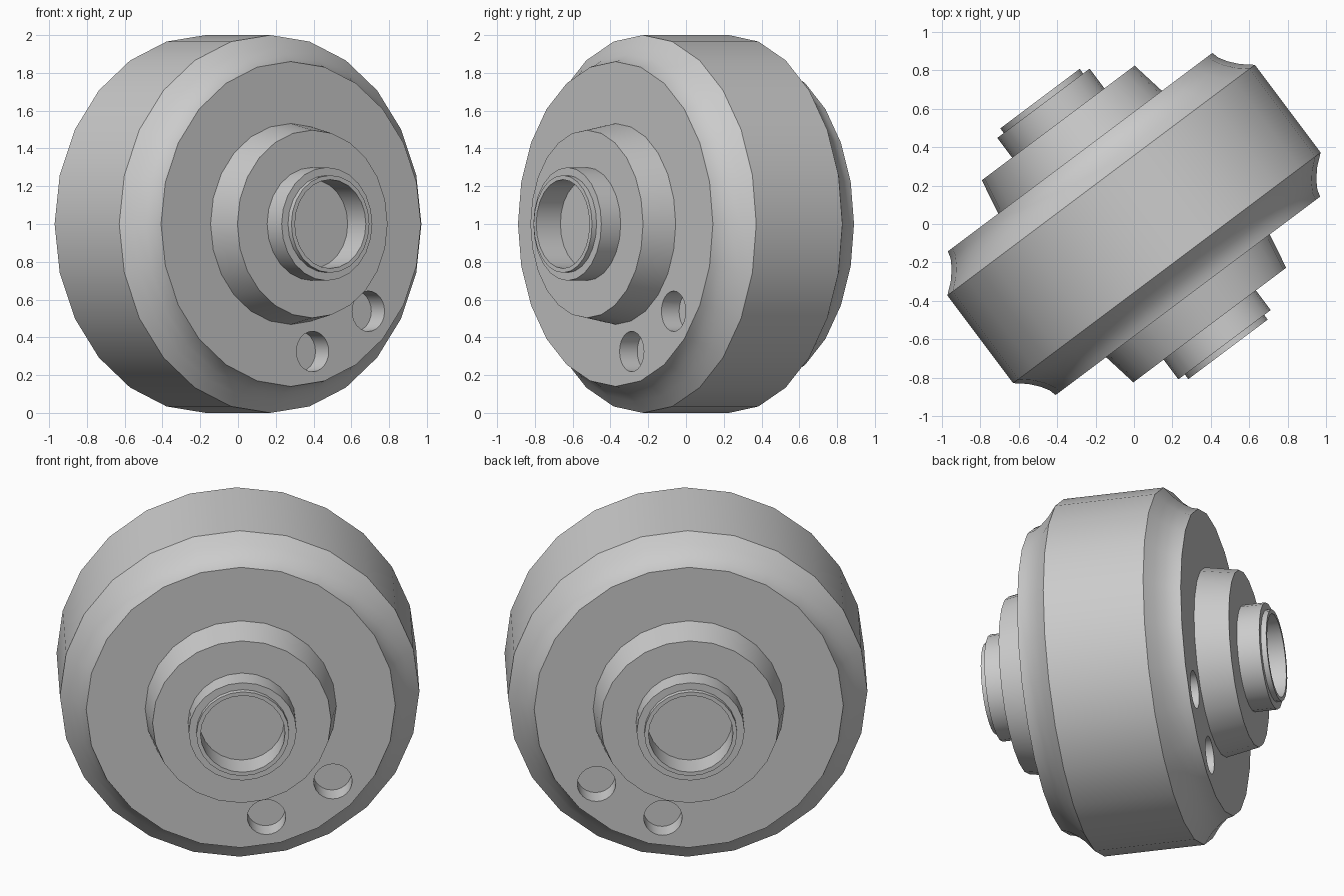
import bpy, bmesh, math
from mathutils import Matrix, Vector

cube = bpy.data.objects.get("Cube")
if cube:
    bpy.data.objects.remove(cube, do_unlink=True)

SIDES = 24
# local -Y is the wheel axle, turned towards +x and raised to the wheel radius
PLACE = Matrix.Translation((0, 0, 1)) @ Matrix.Rotation(math.atan2(3, 4), 4, 'Z')

grey = bpy.data.materials.new("plain grey")
grey.use_nodes = True
colour = (0.6, 0.6, 0.6, 1)
grey.diffuse_color = colour
grey.node_tree.nodes["Principled BSDF"].inputs["Base Color"].default_value = colour


def add_object(name, bm):
    bmesh.ops.recalc_face_normals(bm, faces=bm.faces)
    mesh = bpy.data.meshes.new(name)
    bm.to_mesh(mesh)
    bm.free()
    mesh.materials.append(grey)
    obj = bpy.data.objects.new(name, mesh)
    obj.matrix_world = PLACE
    bpy.context.collection.objects.link(obj)
    return obj


def lathe(name, profile):
    """Spin (distance along axle, radius) points around the axle."""
    bm = bmesh.new()
    verts = [bm.verts.new((0, -a, r)) for a, r in profile]
    edges = [bm.edges.new(pair) for pair in zip(verts, verts[1:])]
    bmesh.ops.spin(bm, geom=verts + edges, cent=(0, 0, 0), axis=(0, 1, 0),
                   angle=math.tau, steps=SIDES, use_duplicate=False)
    bmesh.ops.remove_doubles(bm, verts=bm.verts, dist=1e-4)
    return add_object(name, bm)


# half profile: bore floor, bore, lip, collar, tapered hub, face, hollow shoulder, rim
half = [(0.655, 0), (0.655, 0.235), (0.815, 0.235), (0.815, 0.258),
        (0.785, 0.258), (0.785, 0.30), (0.657, 0.30), (0.657, 0.497),
        (0.467, 0.532), (0.467, 0.86), (0.43, 0.87), (0.385, 0.897),
        (0.335, 0.94), (0.285, 1.0)]
wheel = lathe("wheel_body", half + [(-a, r) for a, r in reversed(half)])

# two round blind holes on each face
bm = bmesh.new()
for side in (1, -1):
    for degrees in (12, 48):
        t = math.radians(degrees)
        spot = Vector((0.69 * math.sin(t), side * 0.467, -0.69 * math.cos(t)))
        bmesh.ops.create_cone(
            bm, cap_ends=True, segments=SIDES, radius1=0.107, radius2=0.107, depth=0.234,
            matrix=Matrix.Translation(spot) @ Matrix.Rotation(math.pi / 2, 4, 'X'))
cutter = add_object("hole_cutter", bm)
cutter.hide_render = True

cut = wheel.modifiers.new("holes", 'BOOLEAN')
cut.operation = 'DIFFERENCE'
cut.solver = 'EXACT'
cut.object = cutter
bpy.ops.object.select_all(action='DESELECT')
bpy.context.view_layer.objects.active = wheel
wheel.select_set(True)
bpy.ops.object.modifier_apply(modifier=cut.name)
bpy.data.objects.remove(cutter, do_unlink=True)
bpy.ops.object.shade_smooth_by_angle(angle=math.radians(28))
